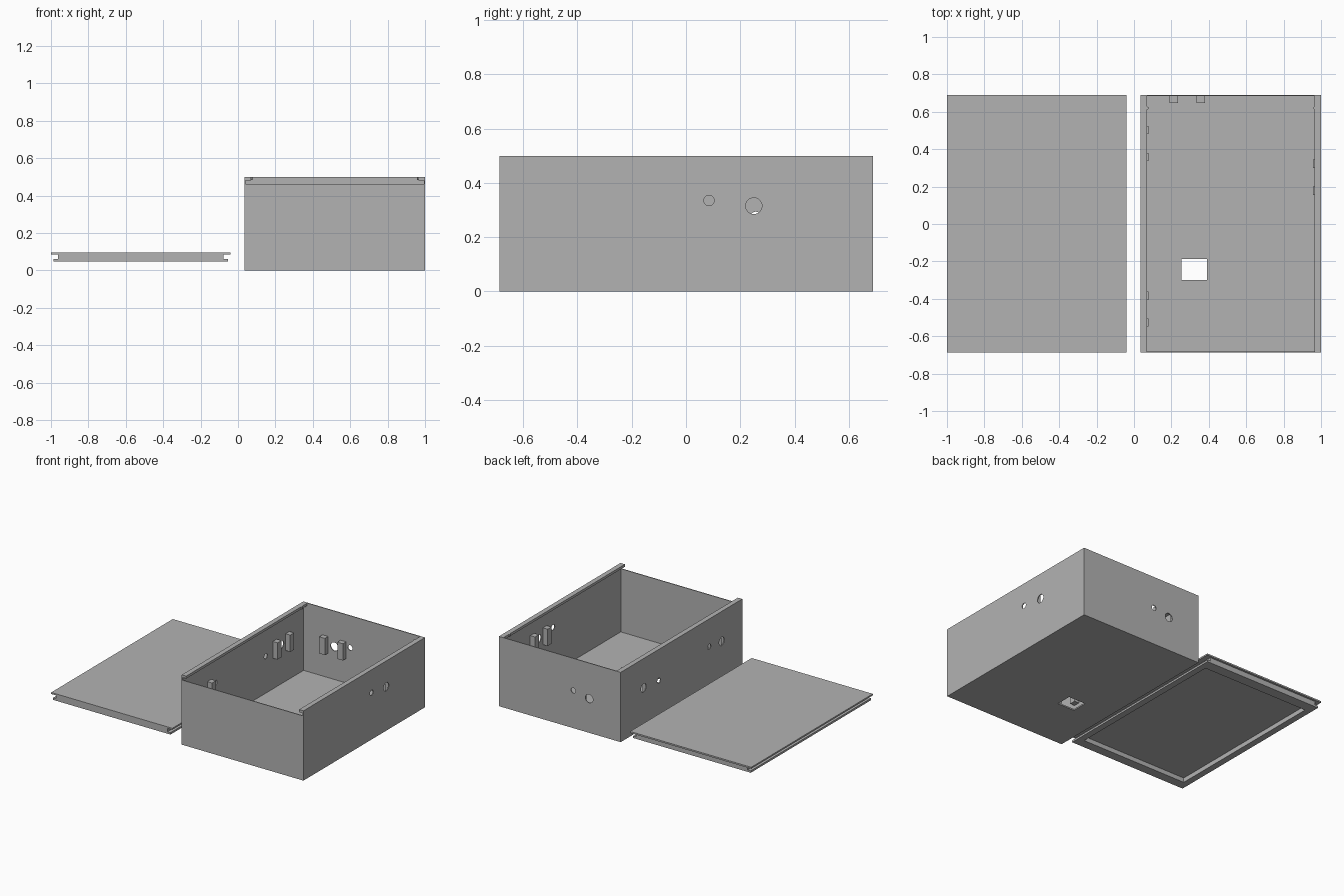
import bpy
from math import pi

if "Cube" in bpy.data.objects:
    bpy.data.objects.remove(bpy.data.objects["Cube"], do_unlink=True)

grey = bpy.data.materials.new("plain_grey")
grey.use_nodes = True
colour = (0.45, 0.45, 0.45, 1)
grey.diffuse_color = colour
grey.node_tree.nodes["Principled BSDF"].inputs["Base Color"].default_value = colour


def block(name, x, y, z):
    """Box spanning the given (low, high) ranges."""
    bpy.ops.mesh.primitive_cube_add(size=1)
    ob = bpy.context.object
    ob.name = name
    for v in ob.data.vertices:
        v.co = [lo + (c + 0.5) * (hi - lo) for c, (lo, hi) in zip(v.co, (x, y, z))]
    ob.data.materials.append(grey)
    return ob


def cut(target, cutter):
    """Subtract the cutter and remove it."""
    cutter.hide_render = True
    mod = target.modifiers.new("cut", "BOOLEAN")
    mod.operation = "DIFFERENCE"
    mod.solver = "EXACT"
    mod.object = cutter
    bpy.ops.object.select_all(action="DESELECT")
    target.select_set(True)
    bpy.context.view_layer.objects.active = target
    bpy.ops.object.modifier_apply(modifier=mod.name)
    bpy.data.objects.remove(cutter, do_unlink=True)


def drill(target, place, radius, along_x):
    turn = (0, pi / 2, 0) if along_x else (pi / 2, 0, 0)
    bpy.ops.mesh.primitive_cylinder_add(vertices=32, radius=radius, depth=0.1,
                                        location=place, rotation=turn)
    bpy.context.object.data.materials.append(grey)
    cut(target, bpy.context.object)


# Box shell: thin walls, overhanging side rails, low front wall
LEFT, RIGHT, FRONT, BACK = 0.035, 1.0, -0.687, 0.69
WALL = 0.006
inner_x = (LEFT + WALL, RIGHT - WALL)
inner_y = (FRONT + WALL, BACK - WALL)
body = block("box_body", (LEFT, RIGHT), (FRONT, BACK), (0, 0.5))
cut(body, block("cavity", inner_x, inner_y, (0.01, 0.482)))
cut(body, block("lid_opening", (0.07, 0.965), inner_y, (0.4, 0.6)))
cut(body, block("front_slot", inner_x, (-0.8, -0.6), (0.463, 0.482)))
cut(body, block("front_gap", (0.07, 0.965), (-0.8, -0.6), (0.463, 0.6)))
cut(body, block("floor_window", (0.255, 0.39), (-0.30, -0.187), (-0.1, 0.1)))

# Hole pairs with two mounting pegs beside each large hole:
# wall, centre along wall, height, small hole centre, small hole height
stations = [
    ("left", 0.43, 0.29, 0.257, 0.275),
    ("left", -0.455, 0.285, -0.313, 0.30),
    ("right", 0.25, 0.315, 0.085, 0.335),
    ("back", 0.285, 0.245, 0.41, 0.27),
]
PEG = 0.037
for i, (wall, mid, high, small, small_high) in enumerate(stations):
    side = wall != "back"
    face = {"left": LEFT, "right": RIGHT, "back": BACK}[wall]
    for pos, z, radius in ((mid, high, 0.03), (small, small_high, 0.019)):
        place = (face, pos, z) if side else (pos, face, z)
        drill(body, place, radius, side)
    if wall == "left":
        depth = (inner_x[0] - 0.002, inner_x[0] + PEG)
    else:
        end = inner_x[1] if side else inner_y[1]
        depth = (end - PEG, end + 0.002)
    for s in (-1, 1):
        c = mid + 0.072 * s
        width = (c - 0.022, c + 0.022)
        x, y = (depth, width) if side else (width, depth)
        block(f"{wall}_peg_{i}_{'a' if s < 0 else 'b'}", x, y, (high - 0.06, high + 0.06))

# Small catch bumps on the rail edges
for name, x in (("left_catch", 0.07), ("right_catch", 0.965)):
    bpy.ops.mesh.primitive_cylinder_add(vertices=8, radius=0.008, depth=0.017,
                                        location=(x, 0.62, 0.491))
    bpy.context.object.name = name
    bpy.context.object.data.materials.append(grey)

# Sliding lid: grooved sides, stepped back, hollow underside
L0, L1, BASE, TOP = -1.0, -0.04, 0.048, 0.097
lid = block("sliding_lid", (L0, L1), (FRONT, BACK), (BASE, TOP))
for edge, s in ((L0, 1), (L1, -1)):
    def span(depth):
        return sorted((edge - s * 0.1, edge + s * depth))
    cut(lid, block("groove", span(0.038), (-1, 1), (0.062, 0.086)))
    cut(lid, block("flange_trim", span(0.014), (-1, 1), (0, 0.07)))
cut(lid, block("back_step", (-1.2, 0.2), (0.675, 0.9), (0, 0.086)))
cut(lid, block("recess", (L0 + 0.06, L1 - 0.06), (-0.62, 0.60), (0, 0.08)))
